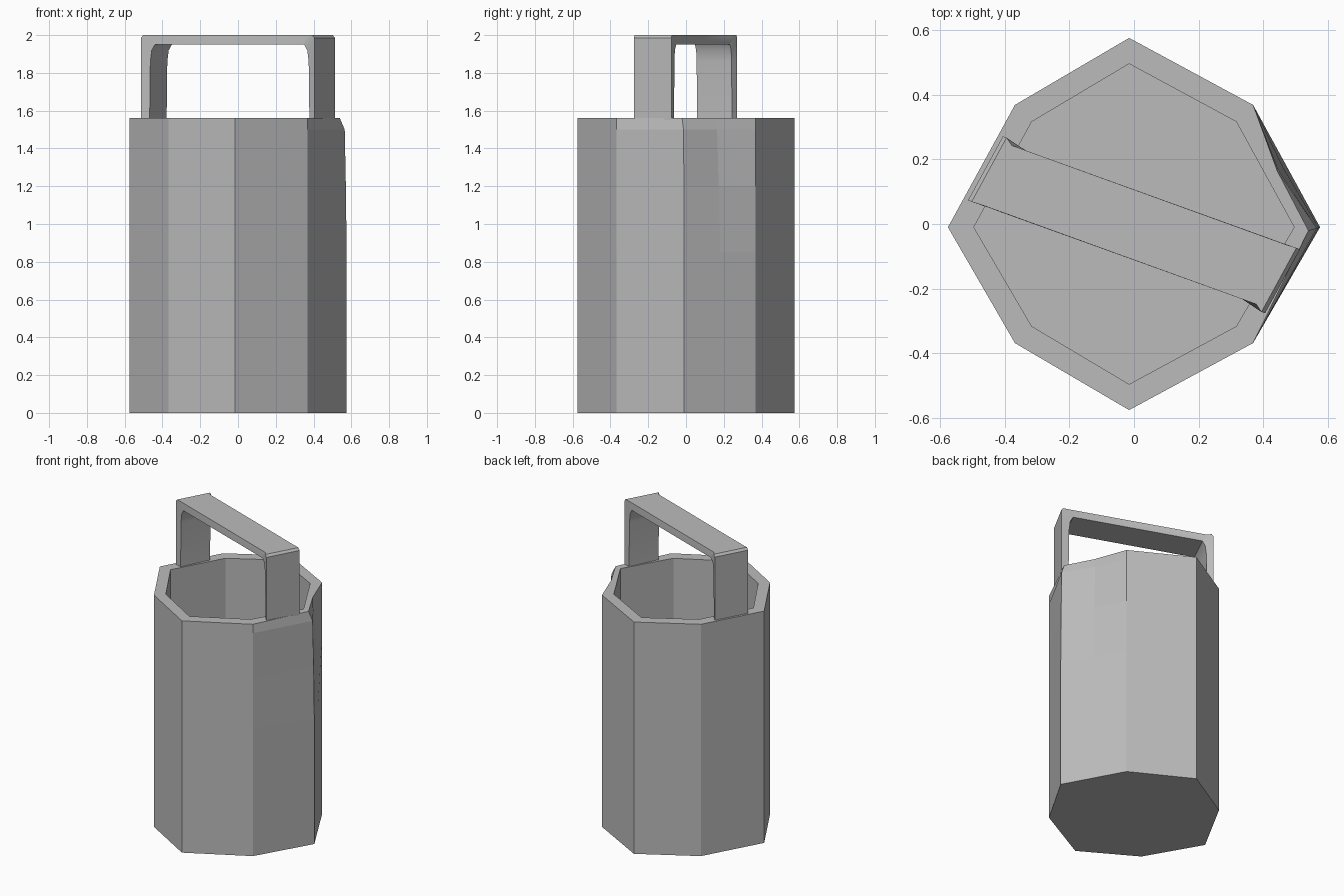
import bpy, bmesh, math
from mathutils import Vector

if "Cube" in bpy.data.objects:
    bpy.data.objects.remove(bpy.data.objects["Cube"])

grey = bpy.data.materials.new("plain_grey")
grey.diffuse_color = (0.5, 0.5, 0.5, 1)
grey.use_nodes = True
grey.node_tree.nodes["Principled BSDF"].inputs["Base Color"].default_value = grey.diffuse_color


def make_object(name, bm):
    bmesh.ops.recalc_face_normals(bm, faces=bm.faces)
    mesh = bpy.data.meshes.new(name)
    bm.to_mesh(mesh)
    bm.free()
    mesh.materials.append(grey)
    obj = bpy.data.objects.new(name, mesh)
    bpy.context.collection.objects.link(obj)
    return obj


def loft(bm, rings):
    """Join consecutive closed rings with quads and cap both ends."""
    loops = [[bm.verts.new(p) for p in ring] for ring in rings]
    n = len(loops[0])
    for a, b in zip(loops, loops[1:]):
        for i in range(n):
            j = (i + 1) % n
            bm.faces.new((a[i], a[j], b[j], b[i]))
    bm.faces.new(loops[0])
    bm.faces.new(loops[-1])


# Eight-sided body: pointed left/right and front/back, one extra point on the dented side
def outline(tip, corner):
    pts = [(tip, -0.01), ((tip + corner) / 2, (corner - 0.01) / 2), (corner, corner),
           (-0.015, tip), (-corner, corner), (-tip, -0.01),
           (-corner, -corner), (-0.015, -tip), (corner, -corner)]
    return [Vector((x, y, 0)) for x, y in pts]


def ring(pts, z, tip_dent=0, side_dent=0):
    out = [p + Vector((0, 0, z)) for p in pts]
    out[0] += Vector((-tip_dent, -tip_dent * 0.3, 0))
    out[1] += Vector((-side_dent, -side_dent * 0.6, 0))
    return out


outer, inner = outline(0.575, 0.368), outline(0.495, 0.316)
bm = bmesh.new()
loft(bm, [ring(outer, 0), ring(outer, 0.85), ring(outer, 1.2, 0.004, 0.010),
          ring(outer, 1.5, 0.010, 0.024), ring(outer, 1.56, 0.036, 0.028),
          ring(inner, 1.56), ring(inner, 0.08)])
make_object("cup_body", bm)

# Flat band handle laid diagonally across the rim: one end, then the same turned half round
front_out, back_out = Vector((-0.513, 0.073, 0)), Vector((-0.405, 0.271, 0))
front_in, back_in = Vector((-0.468, 0.058, 0)), Vector((-0.378, 0.243, 0))
along = Vector((0.935, -0.355, 0))


def station(out_shift, out_z, in_shift, in_z):
    o = along * out_shift + Vector((0, 0, out_z))
    i = along * in_shift + Vector((0, 0, in_z))
    return [front_out + o, back_out + o, back_in + i, front_in + i]


left = [station(0, 1.55, 0, 1.55), station(0, 1.86, 0.004, 1.86),
        station(0, 1.985, 0.012, 1.92), station(0.012, 2.0, 0.03, 1.95)]
left.append([front_in + Vector((0, 0, 2)), back_in + Vector((0, 0, 2))]
            + [p + along * 0.02 for p in left[-1][2:]])


def half_turn(st):
    return [Vector((-st[k].x, -st[k].y - 0.005, st[k].z)) for k in (1, 0, 3, 2)]


bm = bmesh.new()
loft(bm, left + [half_turn(s) for s in reversed(left)])
handle = make_object("carry_handle", bm)

# Soft shading across the small rounded handle corners
bpy.context.view_layer.objects.active = handle
handle.select_set(True)
bpy.ops.object.shade_smooth_by_angle(angle=math.radians(30))
